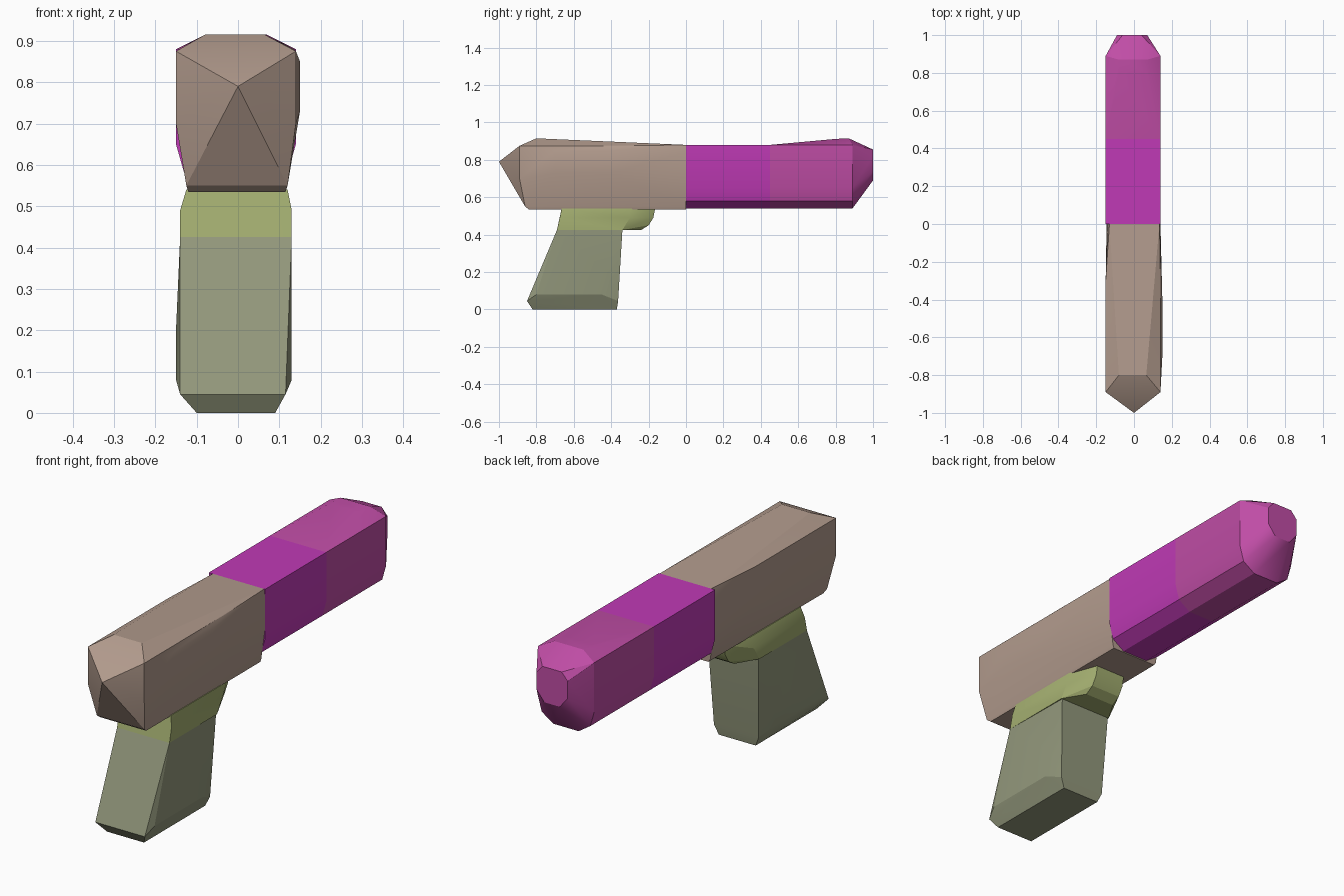
import bpy, bmesh, math

cube = bpy.data.objects.get("Cube")
if cube:
    bpy.data.objects.remove(cube, do_unlink=True)


def material(name, rgb):
    linear = [((c / 255 + 0.055) / 1.055) ** 2.4 for c in rgb] + [1]
    mat = bpy.data.materials.new(name)
    mat.use_nodes = True
    mat.diffuse_color = linear
    shader = next(n for n in mat.node_tree.nodes if n.type == 'BSDF_PRINCIPLED')
    shader.inputs["Base Color"].default_value = linear
    return mat


def strip_y(y, pairs):
    """Outline at constant y, given (x right, x left, z) rows."""
    return [(x, y, z) for a, b, z in pairs for x in (a, b)]


def strip_z(z, rows):
    """Outline at constant z, given (x right, x left, y) rows."""
    return [(x, y, z) for a, b, y in rows for x in (a, b)]


def hull(name, points, mat):
    """Faceted convex solid around a few outlines."""
    mesh = bpy.data.meshes.new(name)
    bm = bmesh.new()
    for p in points:
        bm.verts.new(p)
    found = bmesh.ops.convex_hull(bm, input=bm.verts[:])
    inside = {g for g in found["geom_interior"] + found["geom_unused"]
              if isinstance(g, bmesh.types.BMVert)}
    bmesh.ops.delete(bm, geom=list(inside), context='VERTS')
    bmesh.ops.dissolve_limit(bm, angle_limit=math.radians(1),
                             verts=bm.verts[:], edges=bm.edges[:])
    bmesh.ops.recalc_face_normals(bm, faces=bm.faces[:])
    bm.to_mesh(mesh)
    bm.free()
    obj = bpy.data.objects.new(name, mesh)
    bpy.context.collection.objects.link(obj)
    mesh.materials.append(mat)
    bpy.ops.object.select_all(action='DESELECT')
    obj.select_set(True)
    bpy.context.view_layer.objects.active = obj
    bpy.ops.object.shade_smooth_by_angle(angle=math.radians(22))
    return obj


tan = material("tan", (178, 155, 141))
magenta = material("magenta", (192, 58, 182))
pink = material("pink", (192, 77, 166))
light_green = material("light_green", (163, 174, 112))
olive = material("olive", (146, 151, 123))

# Rear half of the slide, with a pointed end and a low crown
rear = [(0, -1, 0.79)]
rear += strip_y(-0.89, [(-0.15, 0.14, 0.875), (-0.15, 0.14, 0.70)])
rear += strip_y(-0.86, [(-0.125, 0.12, 0.55)])
rear += strip_y(-0.84, [(-0.12, 0.115, 0.535)])
rear += strip_y(-0.8, [(-0.08, 0.065, 0.915)])
rear += [(0.15, y, z) for y in (-0.7, -0.4) for z in (0.85, 0.73)]
rear += strip_y(-0.3, [(-0.15, 0.14, 0.875), (-0.15, 0.14, 0.70)])
rear += strip_y(0, [(-0.13, 0.135, 0.88), (-0.14, 0.14, 0.84),
                    (-0.145, 0.14, 0.70), (-0.125, 0.12, 0.55),
                    (-0.115, 0.115, 0.535)])
hull("slide_rear", rear, tan)

# Barrel section shared by the two front pieces, rounded underneath
section = [(-0.15, 0.14, 0.88), (-0.15, 0.14, 0.65),
           (-0.13, 0.12, 0.58), (-0.07, 0.06, 0.54)]
hull("barrel_middle", strip_y(0, section) + strip_y(0.45, section), magenta)

muzzle = strip_y(0.45, section) + strip_y(0.89, section)
muzzle += strip_y(0.8, [(-0.08, 0.07, 0.912)])
muzzle += strip_y(0.87, [(-0.08, 0.07, 0.915)])
muzzle += strip_y(1, [(-0.06, 0.04, 0.855), (-0.09, 0.07, 0.82),
                      (-0.09, 0.07, 0.74), (-0.05, 0.03, 0.69)])
hull("muzzle", muzzle, pink)

# Collar joining the grip to the slide, with the trigger guard bump
collar = strip_z(0.54, [(-0.125, 0.12, -0.665), (-0.125, 0.12, -0.3),
                        (-0.08, 0.07, -0.165)])
collar += strip_z(0.49, [(-0.14, 0.13, -0.675), (-0.14, 0.13, -0.3),
                         (-0.08, 0.07, -0.175)])
collar += strip_z(0.45, [(-0.08, 0.07, -0.2)])
collar += strip_z(0.425, [(-0.14, 0.13, -0.69), (-0.14, 0.13, -0.34),
                          (-0.08, 0.07, -0.24)])
hull("trigger_guard", collar, light_green)

# Slanted grip with bevelled foot
grip = strip_z(0.425, [(-0.14, 0.13, -0.69), (-0.135, 0.125, -0.34)])
grip += strip_z(0.2, [(-0.15, 0.13, -0.74), (-0.15, 0.13, -0.42)])
grip += strip_z(0.08, [(-0.15, 0.13, -0.8), (-0.15, 0.13, -0.45)])
grip += strip_z(0.045, [(-0.14, 0.115, -0.85), (-0.12, 0.11, -0.363)])
grip += strip_z(0, [(-0.1, 0.09, -0.82), (-0.1, 0.09, -0.37)])
hull("grip", grip, olive)
